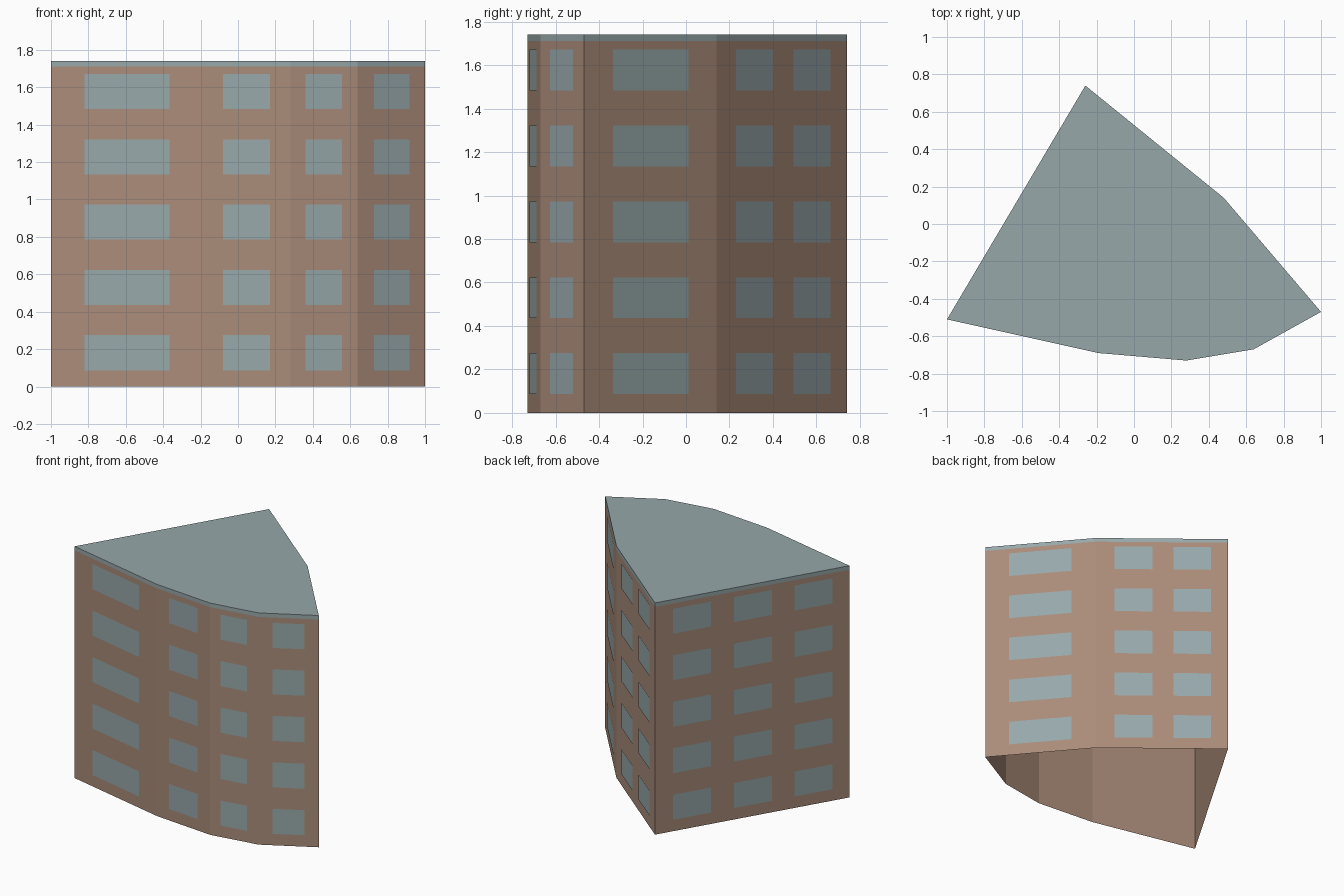
import bpy
import bmesh
from mathutils import Vector

cube = bpy.data.objects.get("Cube")
if cube:
    bpy.data.objects.remove(cube, do_unlink=True)


def make_material(name, rgb):
    mat = bpy.data.materials.new(name)
    mat.use_nodes = True
    color = (*rgb, 1.0)
    mat.diffuse_color = color
    mat.node_tree.nodes["Principled BSDF"].inputs["Base Color"].default_value = color
    return mat


def make_object(name, bm, mat):
    mesh = bpy.data.meshes.new(name)
    bm.to_mesh(mesh)
    bm.free()
    mesh.materials.append(mat)
    obj = bpy.data.objects.new(name, mesh)
    bpy.context.collection.objects.link(obj)
    return obj


brick = make_material("brown_wall", (0.40, 0.26, 0.19))
glass = make_material("grey_blue_glass", (0.31, 0.39, 0.40))
slate = make_material("grey_blue_roof", (0.31, 0.39, 0.40))

# Footprint corners, counter-clockwise from the front left end
corners = [Vector(p) for p in (
    (-1.0, -0.51, 0), (-0.19, -0.69, 0), (0.28, -0.73, 0), (0.64, -0.67, 0),
    (1.0, -0.47, 0), (0.48, 0.14, 0), (-0.26, 0.74, 0))]
sides = list(zip(corners, corners[1:] + corners[:1]))
WALL_TOP, ROOF_TOP = 1.71, 1.74
UP = Vector((0, 0, 1))


def upright(bm, a, b, low, high):
    """Vertical quad standing on the line from a to b."""
    points = (a + UP * low, b + UP * low, b + UP * high, a + UP * high)
    return bm.faces.new([bm.verts.new(p) for p in points])


# Walls, open underneath
bm = bmesh.new()
for a, b in sides:
    upright(bm, a, b, 0, WALL_TOP)
bmesh.ops.remove_doubles(bm, verts=bm.verts, dist=0.0001)
make_object("walls", bm, brick)

# Flat roof with a thin edge band
bm = bmesh.new()
for a, b in sides:
    upright(bm, a, b, WALL_TOP, ROOF_TOP)
bm.faces.new([bm.verts.new(c + UP * ROOF_TOP) for c in corners])
bmesh.ops.remove_doubles(bm, verts=bm.verts, dist=0.0001)
make_object("roof", bm, slate)

# Window columns on each wall, as start and end fractions of its length
columns = {
    "front_left": [(0.222, 0.784)],
    "front_middle": [(0.234, 0.766)],
    "front_right": [(0.222, 0.764)],
    "front_end": [(0.236, 0.764)],
    "right": [(0.215, 0.785)],
    "back": [(0.145, 0.432), (0.588, 0.872)],
    "rear_left": [(0.092, 0.287), (0.405, 0.6), (0.718, 0.913)],
}
FLOORS, FLOOR_HEIGHT, SILL, WINDOW_HEIGHT = 5, 0.349, 0.087, 0.188

for (name, spans), (a, b) in zip(columns.items(), sides):
    bm = bmesh.new()
    outward = (b - a).cross(UP).normalized() * 0.003
    for start, end in spans:
        for floor in range(FLOORS):
            low = SILL + floor * FLOOR_HEIGHT
            upright(bm, a.lerp(b, start) + outward, a.lerp(b, end) + outward,
                    low, low + WINDOW_HEIGHT)
    make_object(name + "_windows", bm, glass)
